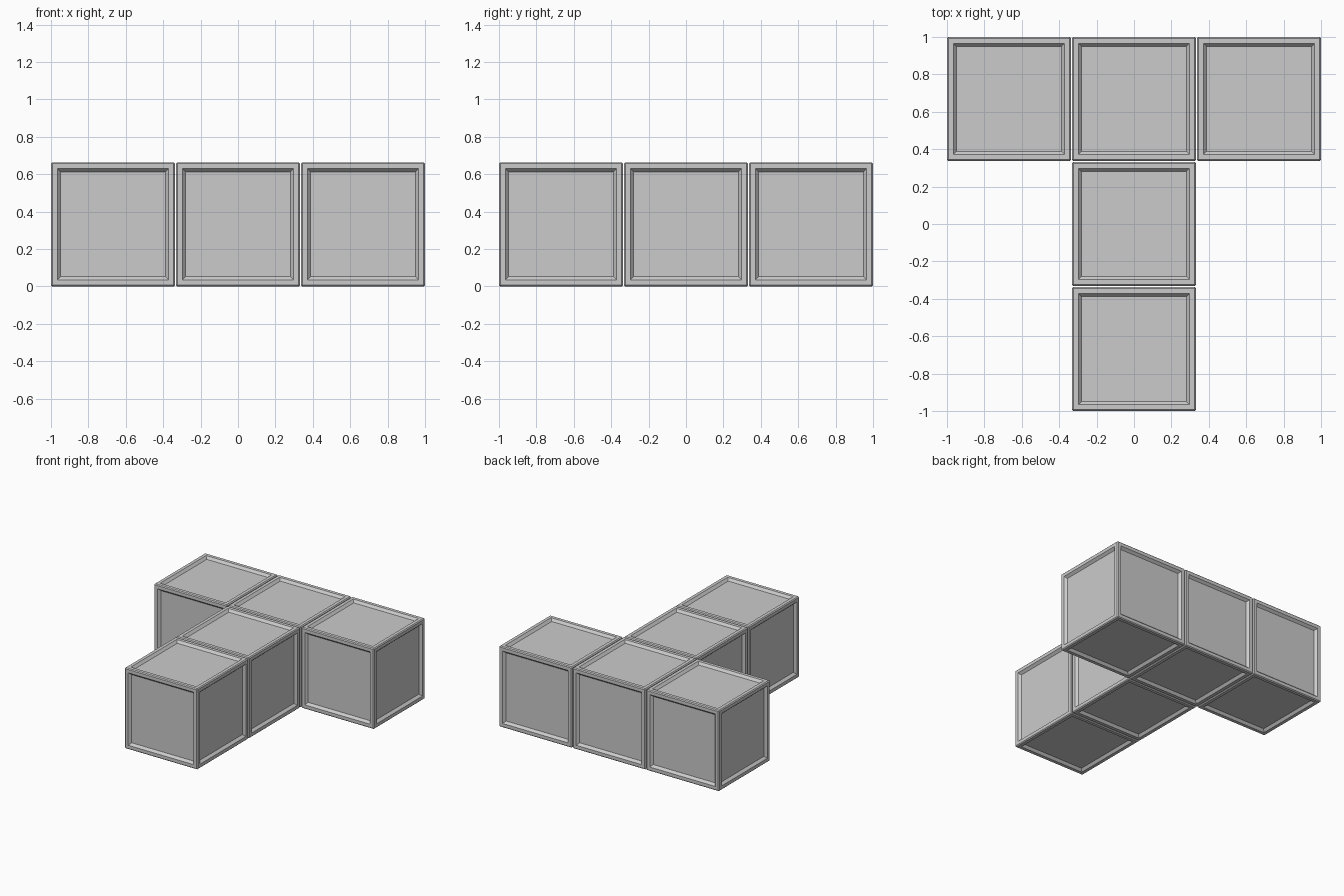
import bpy, bmesh

if "Cube" in bpy.data.objects:
    bpy.data.objects.remove(bpy.data.objects["Cube"])

SIZE = 0.663      # cube edge
PITCH = 0.6685    # centre spacing


def panelled_cube(name, col, row):
    bm = bmesh.new()
    bmesh.ops.create_cube(bm, size=SIZE)
    # narrow chamfer on every edge
    bmesh.ops.bevel(bm, geom=bm.edges[:], offset=0.007, segments=1,
                    affect='EDGES', profile=0.5)
    sides = [f for f in bm.faces if f.calc_area() > 0.2]
    # flat rim, then a sloped step down to the recessed panel
    bmesh.ops.inset_individual(bm, faces=sides, thickness=0.038)
    bmesh.ops.inset_individual(bm, faces=sides, thickness=0.025, depth=-0.02)
    mesh = bpy.data.meshes.new(name)
    bm.to_mesh(mesh)
    bm.free()
    obj = bpy.data.objects.new(name, mesh)
    obj.location = (col * PITCH, row * PITCH, SIZE / 2)
    bpy.context.collection.objects.link(obj)


# T-shaped block: a bar of three along the back and a stem of two
for name, col, row in (("bar_left", -1, 1), ("bar_middle", 0, 1),
                       ("bar_right", 1, 1), ("stem_middle", 0, 0),
                       ("stem_front", 0, -1)):
    panelled_cube(name, col, row)
